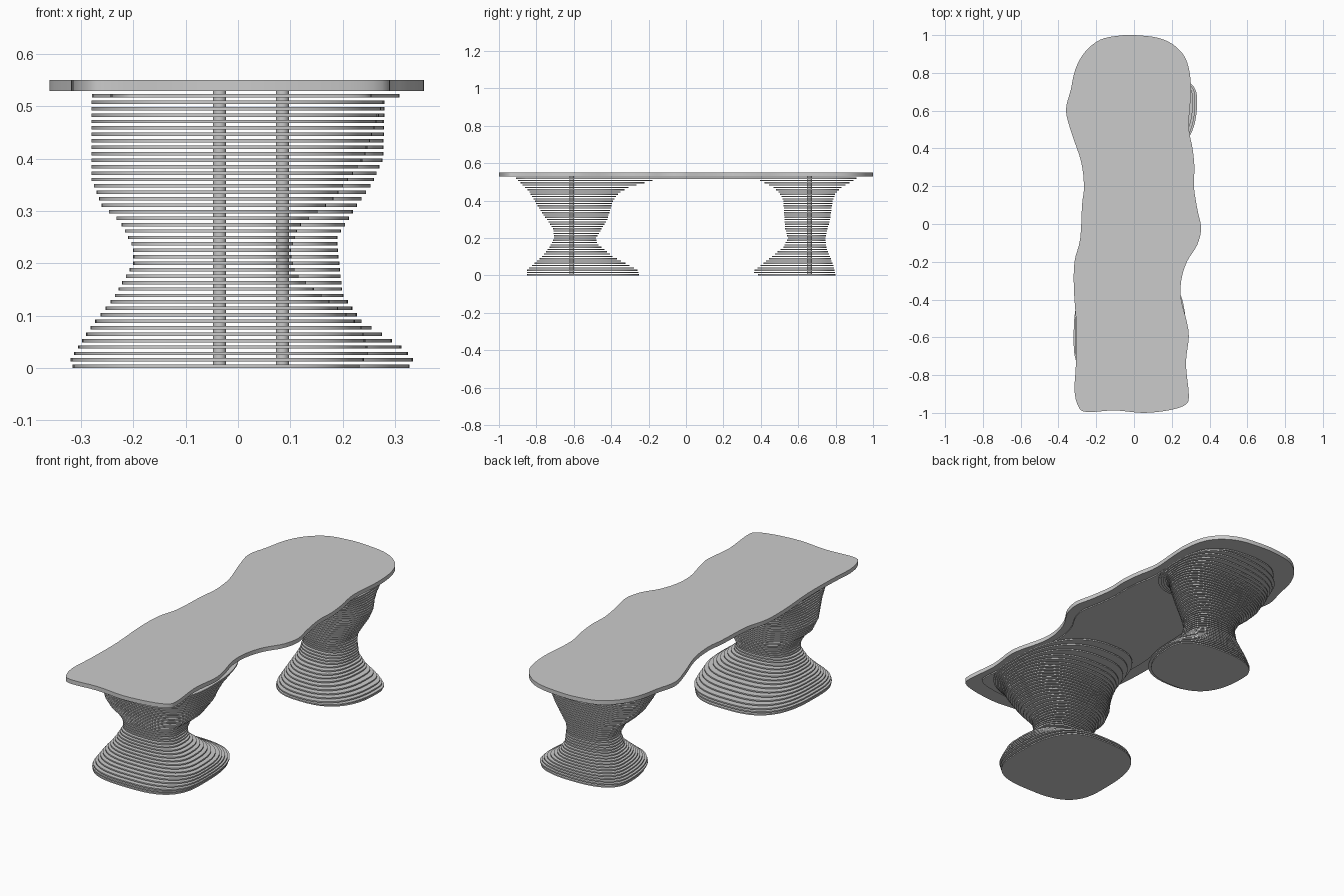
import bpy, bmesh, math

if "Cube" in bpy.data.objects:
    bpy.data.objects.remove(bpy.data.objects["Cube"])

PITCH, SLAT = 0.0123, 0.0065


def prism(bm, pts, z0, z1):
    """Add a closed outline extruded between two heights."""
    lo = [bm.verts.new((x, y, z0)) for x, y in pts]
    hi = [bm.verts.new((x, y, z1)) for x, y in pts]
    bm.faces.new(lo[::-1])
    bm.faces.new(hi)
    n = len(pts)
    for i in range(n):
        j = (i + 1) % n
        bm.faces.new((lo[i], lo[j], hi[j], hi[i]))


def finish(bm, name):
    bmesh.ops.recalc_face_normals(bm, faces=bm.faces)
    me = bpy.data.meshes.new(name)
    bm.to_mesh(me)
    bm.free()
    ob = bpy.data.objects.new(name, me)
    bpy.context.collection.objects.link(ob)
    bpy.ops.object.select_all(action='DESELECT')
    ob.select_set(True)
    bpy.context.view_layer.objects.active = ob
    bpy.ops.object.shade_smooth_by_angle(angle=math.radians(35))
    return ob


def cubic(a, b, c, d, t):
    return 0.5 * (2*b + (c - a)*t + (2*a - 5*b + 4*c - d)*t*t + (3*b - a - 3*c + d)*t**3)


def closed_curve(pts, steps=4):
    n = len(pts)
    return [tuple(cubic(*(pts[(i + k) % n][ax] for k in (-1, 0, 1, 2)), s / steps) for ax in (0, 1))
            for i in range(n) for s in range(steps)]


def profile(keys, z):
    """Interpolate evenly through (z, value) keys."""
    if z <= keys[0][0]:
        return keys[0][1]
    for (z0, v0), (z1, v1) in zip(keys, keys[1:]):
        if z <= z1:
            return v0 + (v1 - v0) * (z - z0) / (z1 - z0)
    return keys[-1][1]


def leg(name, cx, cy, left, right, front, back, n_base, n_top, sides=72):
    """Stack of slats whose four edges follow profiles, threaded on a rod."""
    bm = bmesh.new()
    for k in range(42):
        z = k * PITCH
        zm = z + SLAT / 2
        l, r, f, b = (profile(p, zm) for p in (left, right, front, back))
        n = n_base + (n_top - n_base) * min(1, zm / 0.25)
        pts = []
        for i in range(sides):
            a = 2 * math.pi * i / sides
            c, s = math.cos(a), math.sin(a)
            u = math.copysign(abs(c) ** (2 / n), c)
            v = math.copysign(abs(s) ** (2 / n), s)
            pts.append((cx + u * (r - cx if u > 0 else cx - l),
                        cy + v * (b - cy if v > 0 else cy - f)))
        prism(bm, pts, z, z + SLAT)
    finish(bm, name + "_slats")
    bm = bmesh.new()
    prism(bm, [(cx + 0.0125 * math.cos(i * math.pi / 16), cy + 0.0125 * math.sin(i * math.pi / 16))
               for i in range(32)], 0.003, 0.53)
    finish(bm, name + "_rod")


# Wavy table top
outline = closed_curve([
    (0, 1), (.13, .985), (.22, .94), (.28, .86), (.302, .72), (.29, .52), (.31, .4), (.32, .3),
    (.317, .2), (.335, .08), (.355, -.02), (.335, -.11), (.28, -.2), (.25, -.3), (.25, -.4),
    (.28, -.52), (.29, -.6), (.275, -.74), (.29, -.9), (.275, -.955), (.19, -.985), (.05, -1),
    (-.1, -.987), (-.25, -.995), (-.295, -.965), (-.315, -.88), (-.308, -.75), (-.305, -.55),
    (-.318, -.35), (-.315, -.2), (-.285, -.08), (-.275, .1), (-.265, .2), (-.28, .33),
    (-.33, .48), (-.36, .6), (-.335, .71), (-.31, .82), (-.26, .91), (-.18, .975), (-.08, .997)])
bm = bmesh.new()
prism(bm, outline, 0.529, 0.55)
finish(bm, "table_top")

# Thin inset plate just below the top, joining both legs
bm = bmesh.new()
prism(bm, [(0.82 * x + 0.017, 0.91 * y) for x, y in outline], 42 * PITCH, 42 * PITCH + SLAT)
finish(bm, "under_plate")

# Front leg, larger
leg("front_leg", -.035, -.61,
    left=[(0, -.315), (.017, -.32), (.08, -.28), (.13, -.24), (.2, -.2), (.23, -.2), (.28, -.225),
          (.31, -.26), (.36, -.28), (.51, -.28)],
    right=[(0, .23), (.03, .25), (.08, .235), (.13, .17), (.18, .11), (.22, .1), (.27, .115),
           (.32, .18), (.4, .24), (.51, .278)],
    front=[(0, -.85), (.03, -.85), (.1, -.77), (.15, -.73), (.2, -.705), (.25, -.71), (.35, -.78),
           (.45, -.84), (.51, -.9)],
    back=[(0, -.25), (.03, -.26), (.1, -.39), (.17, -.475), (.2, -.48), (.3, -.42), (.4, -.39),
          (.44, -.36), (.47, -.31), (.51, -.17)],
    n_base=2.9, n_top=2.5)

# Back leg, slimmer
leg("back_leg", .085, .66,
    left=[(0, -.14), (.017, -.145), (.07, -.12), (.15, -.08), (.22, -.065), (.28, -.1), (.33, -.16),
          (.38, -.21), (.45, -.255), (.51, -.275)],
    right=[(0, .325), (.017, .335), (.042, .31), (.09, .235), (.14, .2), (.23, .19), (.25, .19),
           (.3, .22), (.35, .255), (.4, .277), (.51, .28)],
    front=[(0, .39), (.02, .355), (.07, .42), (.15, .52), (.2, .545), (.25, .53), (.4, .52),
           (.44, .5), (.47, .47), (.51, .39)],
    back=[(0, .8), (.05, .79), (.15, .75), (.2, .745), (.3, .77), (.4, .785), (.44, .8),
          (.47, .83), (.51, .9)],
    n_base=2.5, n_top=2.4)
